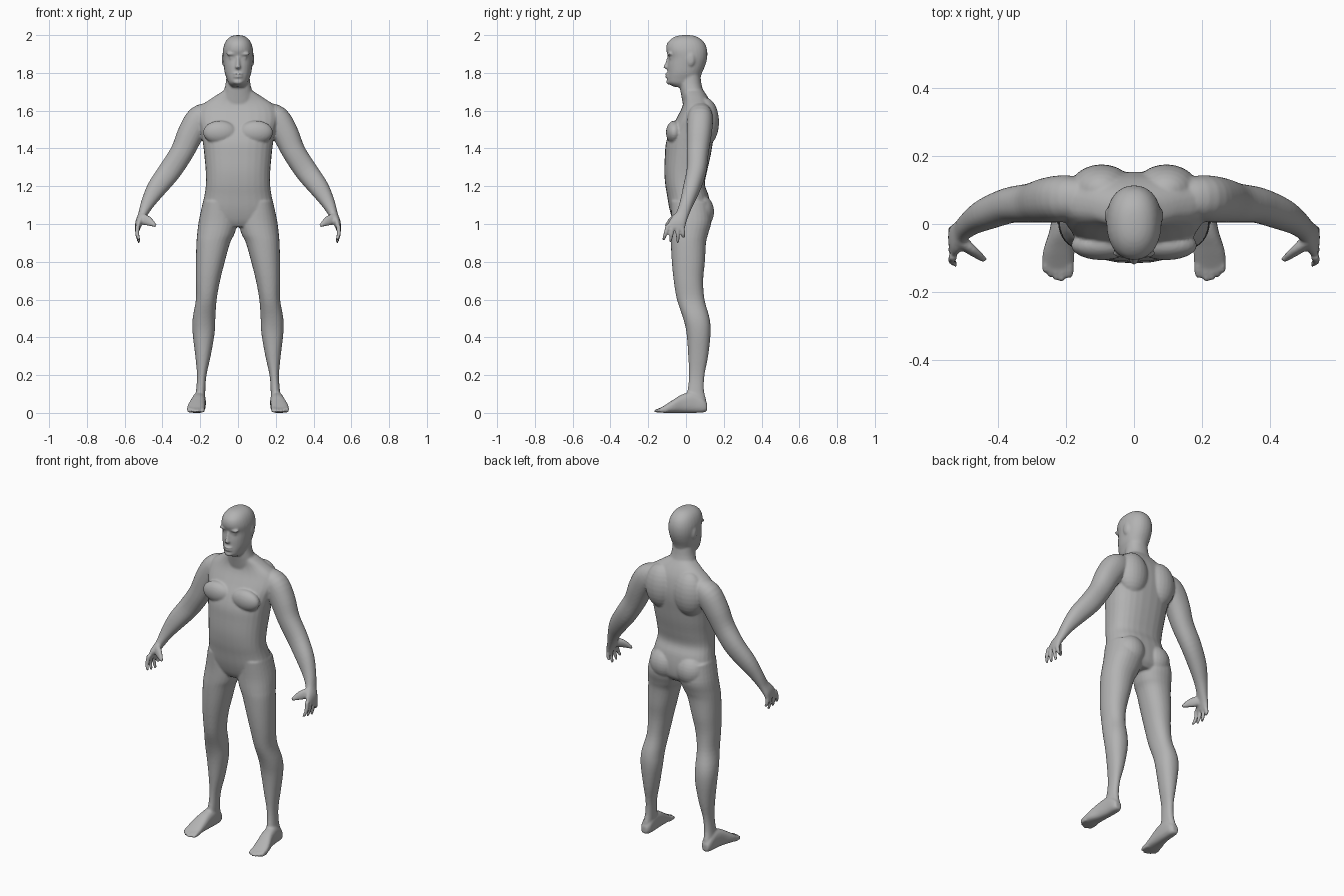
import bpy, bmesh, math
from mathutils import Vector, Matrix

bm = bmesh.new()
N = 28


def power(v, e):
    return math.copysign(abs(v) ** e, v)


def smooth_rows(rows, steps=4):
    """Catmull-Rom interpolation between the given cross-sections."""
    out = []
    for i in range(len(rows) - 1):
        p0, p1, p2, p3 = (rows[max(i - 1, 0)], rows[i], rows[i + 1], rows[min(i + 2, len(rows) - 1)])
        for s in range(steps):
            t = s / steps
            out.append([0.5 * (2 * b + (c - a) * t + (2 * a - 5 * b + 4 * c - d) * t * t
                               + (3 * b - a - 3 * c + d) * t ** 3)
                        for a, b, c, d in zip(p0, p1, p2, p3)])
    return out + [list(rows[-1])]


def loft(rows, axes=None, side=1, expo=2.2):
    """Closed skin over rows (x, y, z, u, v); axes fixes the ring plane."""
    rows = smooth_rows(rows)
    pts = [Vector(r[:3]) for r in rows]
    rings = []
    for i, r in enumerate(rows):
        if axes:
            u, v = map(Vector, axes)
        else:  # ring square to the path, second axis kept near y
            t = (pts[min(i + 1, len(pts) - 1)] - pts[max(i - 1, 0)]).normalized()
            u = Vector((0, 1, 0)).cross(t).normalized()
            v = t.cross(u)
        ring = []
        for k in range(N):
            a = 2 * math.pi * k / N
            p = (pts[i] + u * r[3] * power(math.cos(a), 2 / expo)
                 + v * r[4] * power(math.sin(a), 2 / expo))
            ring.append(bm.verts.new((p.x * side, p.y, p.z)))
        rings.append(ring)
    for a, b in zip(rings, rings[1:]):
        for k in range(N):
            bm.faces.new((a[k], a[(k + 1) % N], b[(k + 1) % N], b[k]))
    bm.faces.new(rings[0])
    bm.faces.new(rings[-1])


def stack(rows, side=1, expo=2.2):
    """Level rings from rows (z, x_in, x_out, y_front, y_back)."""
    loft([((a + b) / 2, (f + k) / 2, z, (b - a) / 2, (k - f) / 2) for z, a, b, f, k in rows],
         ((1, 0, 0), (0, 1, 0)), side, expo)


def centred(rows, expo=2.2):
    stack([(z, -w, w, f, k) for z, w, f, k in rows], 1, expo)


def ball(c, r, side=1):
    m = Matrix.Translation((c[0] * side, c[1], c[2])) @ Matrix.Diagonal((*r, 1))
    bmesh.ops.create_uvsphere(bm, u_segments=24, v_segments=14, radius=1, matrix=m)


# torso
centred([(1.71, .07, -.02, .09), (1.665, .14, -.012, .12), (1.62, .2, -.02, .14),
         (1.56, .215, -.05, .152), (1.5, .2, -.082, .152), (1.43, .186, -.106, .142),
         (1.36, .178, -.112, .13), (1.28, .171, -.115, .112), (1.21, .17, -.11, .1),
         (1.15, .178, -.1, .12), (1.08, .192, -.088, .13), (1.02, .19, -.07, .125),
         (.985, .11, -.05, .1)], 2.4)

# neck
centred([(1.6, .095, -.01, .1), (1.68, .082, -.025, .096), (1.74, .066, -.035, .082),
         (1.8, .06, -.03, .075)])

# head
centred([(1.725, .035, -.06, .05), (1.745, .05, -.095, .06), (1.77, .06, -.1, .075),
         (1.8, .07, -.098, .085), (1.84, .076, -.097, .102), (1.88, .08, -.093, .112),
         (1.92, .08, -.105, .112), (1.955, .071, -.1, .1), (1.98, .055, -.078, .077),
         (1.995, .032, -.048, .048), (2.0, .008, -.015, .015)])

# nose, lips and chin
loft([(0, -.092, 1.885, .008, .008), (0, -.1, 1.85, .009, .01), (0, -.105, 1.83, .014, .015),
      (0, -.097, 1.82, .01, .008)], ((1, 0, 0), (0, 1, 0)))
for z in (1.794, 1.779):
    ball((0, -.096, z), (.026, .014, .006))
ball((0, -.088, 1.752), (.028, .017, .014))

for s in (1, -1):
    # brows, eyes and ears
    ball((.034, -.086, 1.9), (.03, .014, .008), s)
    ball((.034, -.078, 1.879), (.014, .012, .007), s)
    ball((.077, .025, 1.872), (.009, .022, .036), s)

    # chest, shoulder blades and buttocks
    ball((.095, -.062, 1.485), (.09, .044, .062), s)
    ball((.095, .1, 1.54), (.095, .075, .13), s)
    ball((.088, .075, 1.065), (.086, .074, .09), s)

    # arm
    loft([(.14, .075, 1.585, .06, .058), (.2, .075, 1.555, .074, .068),
          (.25, .07, 1.48, .07, .066), (.297, .062, 1.38, .062, .058),
          (.362, .055, 1.28, .06, .052), (.43, .03, 1.19, .052, .046),
          (.478, .003, 1.11, .036, .036), (.505, -.02, 1.05, .024, .034),
          (.523, -.042, 1.01, .02, .044), (.532, -.056, .975, .013, .048)], None, s)

    # fingers
    for y0, y1, z1 in ((-.095, -.12, .915), (-.07, -.083, .905), (-.045, -.043, .9), (-.02, -.012, .928)):
        loft([(.53, y0, .995, .012, .012), (.534, (y0 + y1) / 2, .95, .011, .011),
              (.523, y1, z1, .007, .007)], None, s)

    # thumb with its web
    loft([(.515, -.045, 1.03, .03, .022), (.475, -.078, 1.015, .025, .014),
          (.436, -.107, .99, .008, .008)], None, s)

    # leg
    stack([(1.12, .03, .185, -.08, .12), (1.02, .004, .207, -.078, .135), (.95, .018, .216, -.08, .118),
           (.9, .042, .22, -.08, .106), (.8, .07, .223, -.075, .1), (.7, .095, .223, -.065, .091),
           (.6, .113, .223, -.048, .098), (.5, .12, .24, -.015, .125), (.42, .124, .24, .003, .13),
           (.3, .145, .226, .012, .117), (.2, .167, .217, .016, .098), (.12, .173, .222, .008, .095),
           (.06, .175, .23, -.01, .108), (.01, .18, .23, -.01, .105)], s)

    # foot, swept from heel to toes
    foot = [(.112, .205, .018, .01, .05), (.09, .203, .03, .002, .08), (.04, .204, .034, 0, .11),
            (-.02, .21, .038, 0, .098), (-.07, .219, .045, 0, .068), (-.11, .223, .047, 0, .042),
            (-.135, .223, .042, .002, .026)]
    loft([(x, y, (a + b) / 2, w, (b - a) / 2) for y, x, w, a, b in foot],
         ((1, 0, 0), (0, 0, 1)), s, 2.6)

    # toes
    for x, y, r in ((.19, -.158, .014), (.211, -.168, .01), (.229, -.165, .009),
                    (.246, -.156, .009), (.261, -.143, .008)):
        loft([(x, -.1, .02, r, .018), (x, -.135, .015, r, .013), (x, y, .009, r * .6, .007)],
             ((1, 0, 0), (0, 0, 1)), s)

bmesh.ops.recalc_face_normals(bm, faces=bm.faces)
mesh = bpy.data.meshes.new("body")
bm.to_mesh(mesh)
bm.free()
body = bpy.data.objects.new("body", mesh)
bpy.context.collection.objects.link(body)

skin = bpy.data.materials.new("grey")
skin.diffuse_color = (.45, .45, .45, 1)
mesh.materials.append(skin)

# fuse all parts into one skin and soften the joins
fuse = body.modifiers.new("fuse", 'REMESH')
fuse.mode = 'VOXEL'
fuse.voxel_size = .006
fuse.use_smooth_shade = True
soften = body.modifiers.new("soften", 'SMOOTH')
soften.factor = .5
soften.iterations = 4
